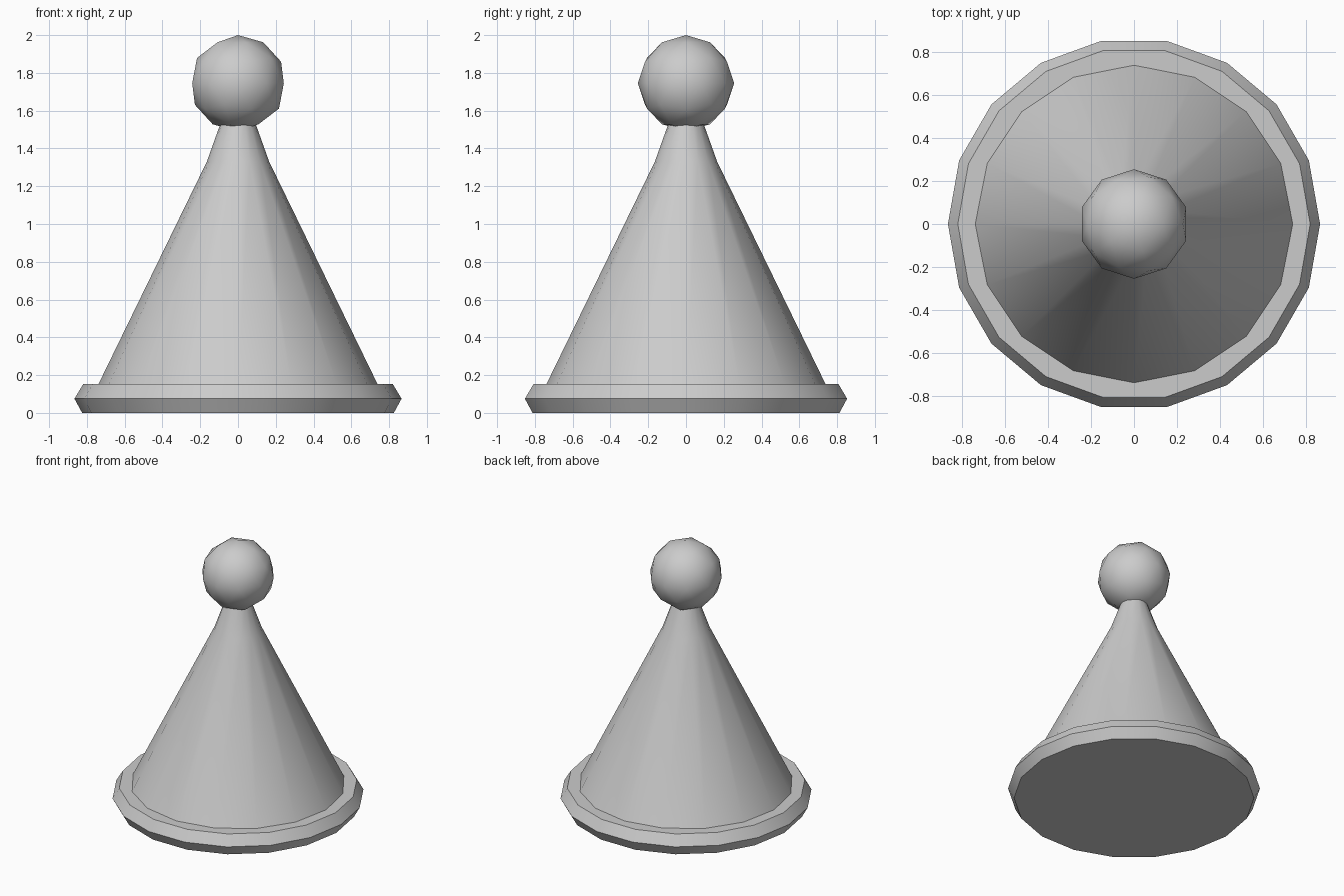
import bpy, bmesh
from math import cos, sin, pi, radians

if "Cube" in bpy.data.objects:
    bpy.data.objects.remove(bpy.data.objects["Cube"])


def finish(obj, angle):
    bpy.ops.object.select_all(action='DESELECT')
    obj.select_set(True)
    bpy.context.view_layer.objects.active = obj
    bpy.ops.object.shade_smooth_by_angle(angle=radians(angle))


def lathe(name, profile, sides):
    """Closed turned part from (radius, height) points."""
    bm = bmesh.new()
    rings = [[bm.verts.new((r * cos(2 * pi * i / sides), r * sin(2 * pi * i / sides), z))
              for i in range(sides)] for r, z in profile]
    for low, high in zip(rings, rings[1:]):
        for i in range(sides):
            j = (i + 1) % sides
            bm.faces.new((low[i], low[j], high[j], high[i]))
    bm.faces.new(rings[0][::-1])
    bm.faces.new(rings[-1])
    mesh = bpy.data.meshes.new(name)
    bm.to_mesh(mesh)
    bm.free()
    obj = bpy.data.objects.new(name, mesh)
    bpy.context.collection.objects.link(obj)
    finish(obj, 30)
    return obj


# Base disc with a pointed rim
lathe("base", [(0.825, 0), (0.866, 0.075), (0.82, 0.152)], 18)

# Tapering body with a slightly steeper neck
lathe("cone_body", [(0.74, 0.15), (0.165, 1.33), (0.09, 1.54)], 16)

# Round head
bpy.ops.mesh.primitive_ico_sphere_add(subdivisions=2, radius=0.255, location=(0, 0, 1.745))
head = bpy.context.object
head.name = "ball_head"
finish(head, 40)
